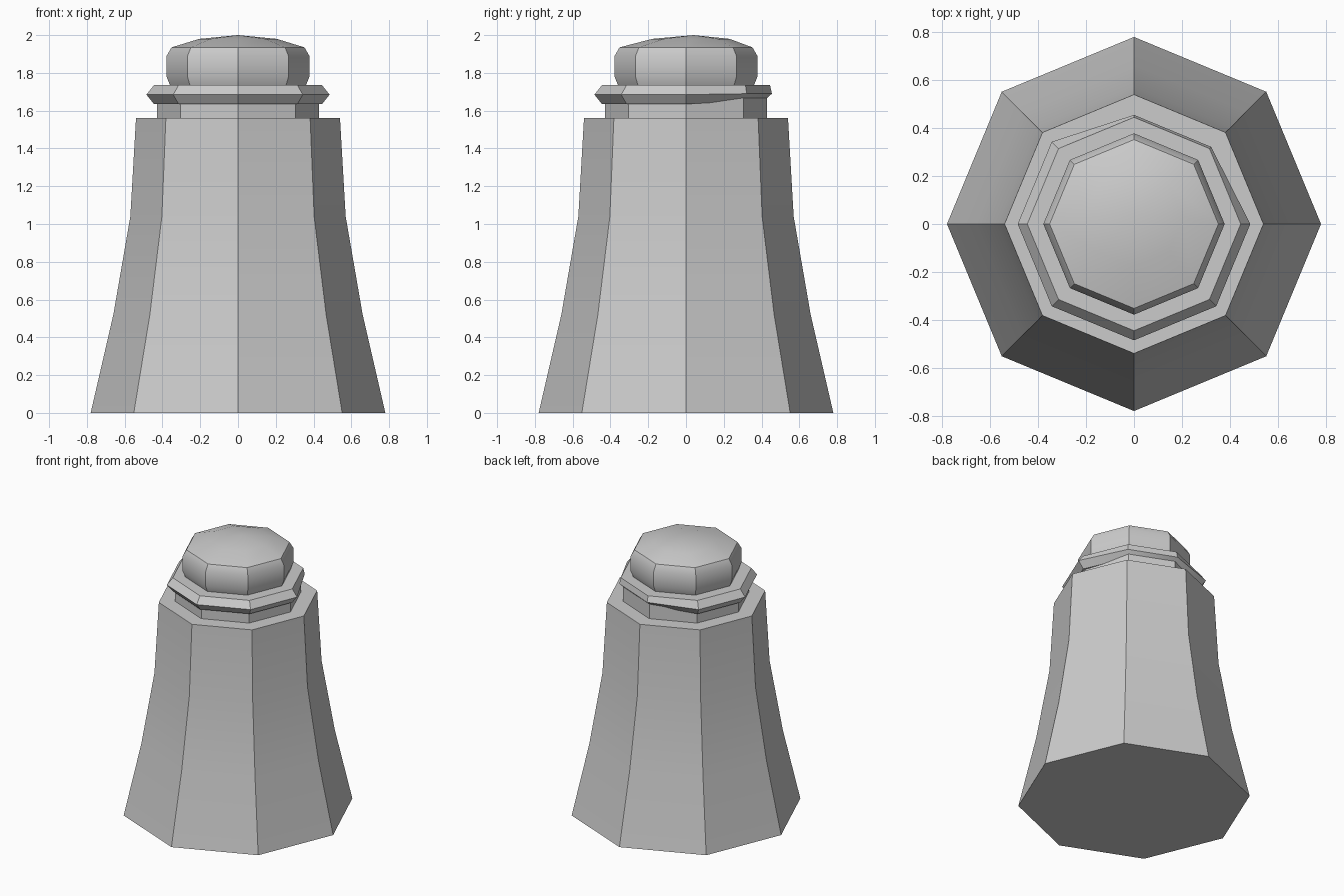
import bpy, bmesh, math

if "Cube" in bpy.data.objects:
    bpy.data.objects.remove(bpy.data.objects["Cube"])

SIDES = 8


def lathe(name, profile, cap_bottom=False, tip=None, dents=None):
    """Octagonal turning: profile of (radius, z, y shift), optional tip point.
    dents maps (corner, profile row) to a replacement (radius, z)."""
    bm = bmesh.new()
    rows = []
    for j, (r, z, dy) in enumerate(profile):
        row = []
        for k in range(SIDES):
            rr, zz = (dents or {}).get((k, j), (r, z))
            a = 2 * math.pi * k / SIDES
            row.append(bm.verts.new((rr * math.cos(a), rr * math.sin(a) + dy, zz)))
        rows.append(row)
    for lo, hi in zip(rows, rows[1:]):
        for k in range(SIDES):
            n = (k + 1) % SIDES
            bm.faces.new((lo[k], lo[n], hi[n], hi[k]))
    if cap_bottom:
        bm.faces.new(rows[0][::-1])
    if tip:
        t = bm.verts.new(tip)
        for k in range(SIDES):
            bm.faces.new((rows[-1][k], rows[-1][(k + 1) % SIDES], t))
    me = bpy.data.meshes.new(name)
    bm.to_mesh(me)
    bm.free()
    ob = bpy.data.objects.new(name, me)
    bpy.context.collection.objects.link(ob)
    bpy.ops.object.select_all(action='DESELECT')
    ob.select_set(True)
    bpy.context.view_layer.objects.active = ob
    bpy.ops.object.shade_smooth_by_angle(angle=math.radians(30))
    return ob


# Flared body with flat shoulder and short neck
lathe("body", [(0.78, 0, 0), (0.66, 0.52, 0), (0.57, 1.04, 0), (0.54, 1.56, 0),
               (0.43, 1.56, 0), (0.43, 1.70, 0)], cap_bottom=True)

# Collar ring, pinched in on the two corners of its back right side
pinch = {}
for corner in (1, 2):
    pinch[(corner, 0)] = (0.39, 1.65)
    pinch[(corner, 1)] = (0.41, 1.65)
    pinch[(corner, 2)] = (0.455, 1.69)
lathe("collar", [(0.42, 1.635, 0), (0.445, 1.635, 0), (0.485, 1.685, 0),
                 (0.445, 1.735, 0), (0.35, 1.735, 0)], dents=pinch)

# Bulging cap with a shallow dome set slightly towards the back
lathe("cap", [(0.36, 1.735, 0), (0.378, 1.78, 0), (0.378, 1.89, 0),
              (0.352, 1.935, 0), (0.205, 1.98, 0.026)], tip=(0, 0.04, 2.0))
